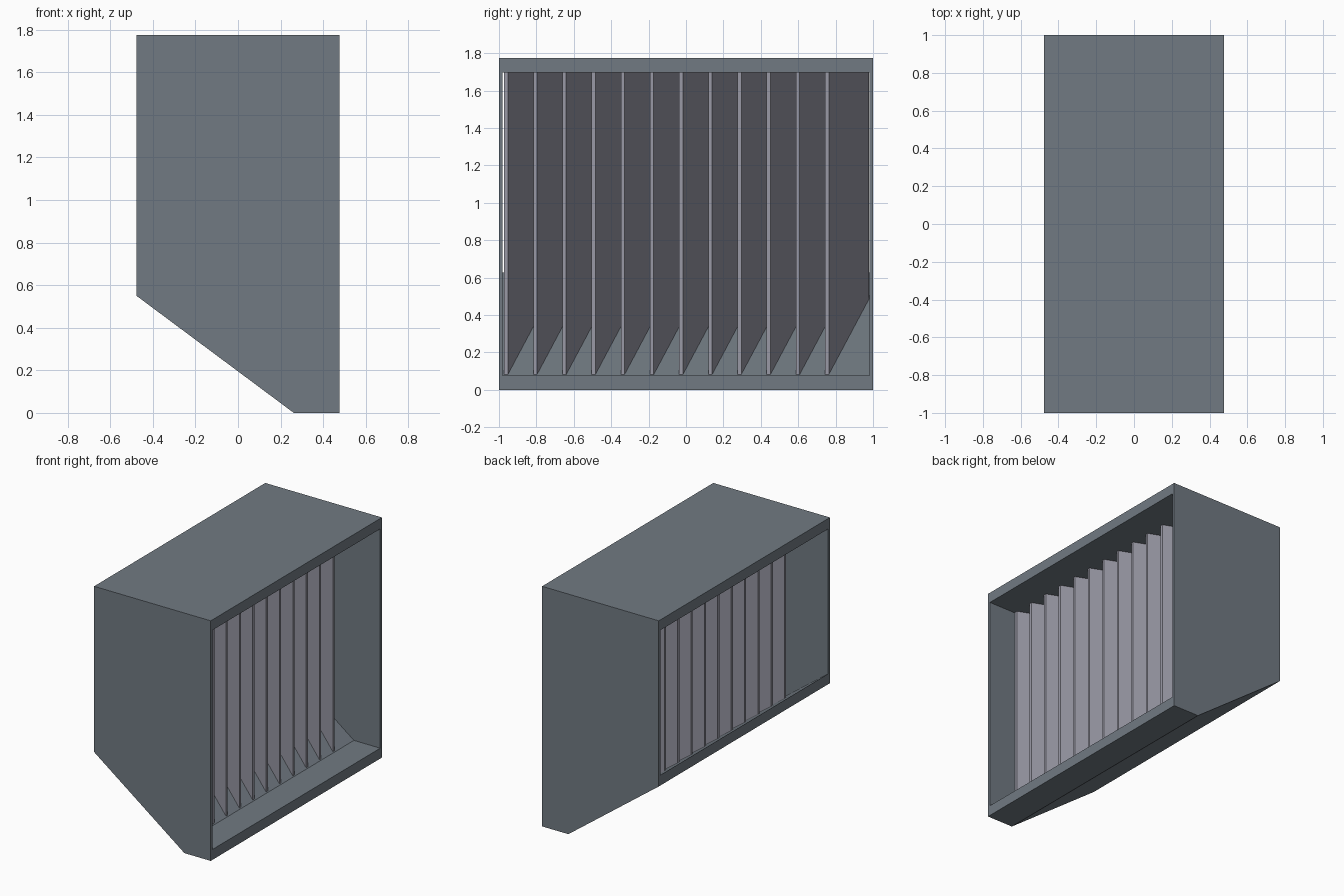
import bpy, bmesh

if "Cube" in bpy.data.objects:
    bpy.data.objects.remove(bpy.data.objects["Cube"])

HALF_X, HEIGHT = 0.477, 1.775
WALL, SLAB = 0.02, 0.077          # end wall and top/bottom thickness
KNEE_X, REAR_Z = 0.262, 0.55
SLOPE = REAR_Z / (KNEE_X + HALF_X)


def material(name, color):
    mat = bpy.data.materials.new(name)
    mat.diffuse_color = (*color, 1)
    mat.use_nodes = True
    mat.node_tree.nodes["Principled BSDF"].inputs["Base Color"].default_value = mat.diffuse_color
    return mat


def floor_z(x):
    """Height of the inside floor: flat near the front, then sloping up."""
    return SLAB + max(0.0, (KNEE_X - x) * SLOPE)


def prism(name, points, depth, mat):
    """Closed solid swept from a list of 3D points by depth along y."""
    bm = bmesh.new()
    near = [bm.verts.new(p) for p in points]
    far = [bm.verts.new((x, y + depth, z)) for x, y, z in points]
    bm.faces.new(near)
    bm.faces.new(far)
    for i in range(len(points)):
        j = (i + 1) % len(points)
        bm.faces.new((near[i], near[j], far[j], far[i]))
    bmesh.ops.recalc_face_normals(bm, faces=bm.faces[:])
    mesh = bpy.data.meshes.new(name)
    bm.to_mesh(mesh)
    bm.free()
    mesh.materials.append(mat)
    obj = bpy.data.objects.new(name, mesh)
    bpy.context.collection.objects.link(obj)
    return obj


steel = material("blue_grey", (0.165, 0.195, 0.225))
pale = material("pale_grey", (0.32, 0.32, 0.38))

# Hood body with a chamfered lower rear corner
outline = [(HALF_X, 0), (HALF_X, HEIGHT), (-HALF_X, HEIGHT), (-HALF_X, REAR_Z), (KNEE_X, 0)]
housing = prism("housing", [(x, -1, z) for x, z in outline], 2, steel)

# Through opening from the front side to the rear side
top_z = HEIGHT - SLAB
opening = [(0.6, SLAB), (0.6, top_z), (-0.6, top_z), (-0.6, floor_z(-0.6)), (KNEE_X, SLAB)]
cutter = prism("opening_cutter", [(x, -1 + WALL, z) for x, z in opening], 2 - 2 * WALL, steel)
cutter.hide_render = True
cutter.hide_viewport = True
cut = housing.modifiers.new("opening", 'BOOLEAN')
cut.operation = 'DIFFERENCE'
cut.solver = 'EXACT'
cut.object = cutter

# Angled vertical louvre blades, bottoms following the sloping floor
COUNT, STEP = 12, 0.156
TIP_X, END_X, RUN_Y, THICK = 0.255, -0.29, 0.216, 0.02
for i in range(COUNT):
    y = -0.9625 + i * STEP - THICK / 2
    corners = [(TIP_X, y, floor_z(TIP_X)), (END_X, y + RUN_Y, floor_z(END_X)),
               (END_X, y + RUN_Y, top_z), (TIP_X, y, top_z)]
    prism(f"louvre_blade_{i + 1}", corners, THICK, pale)
